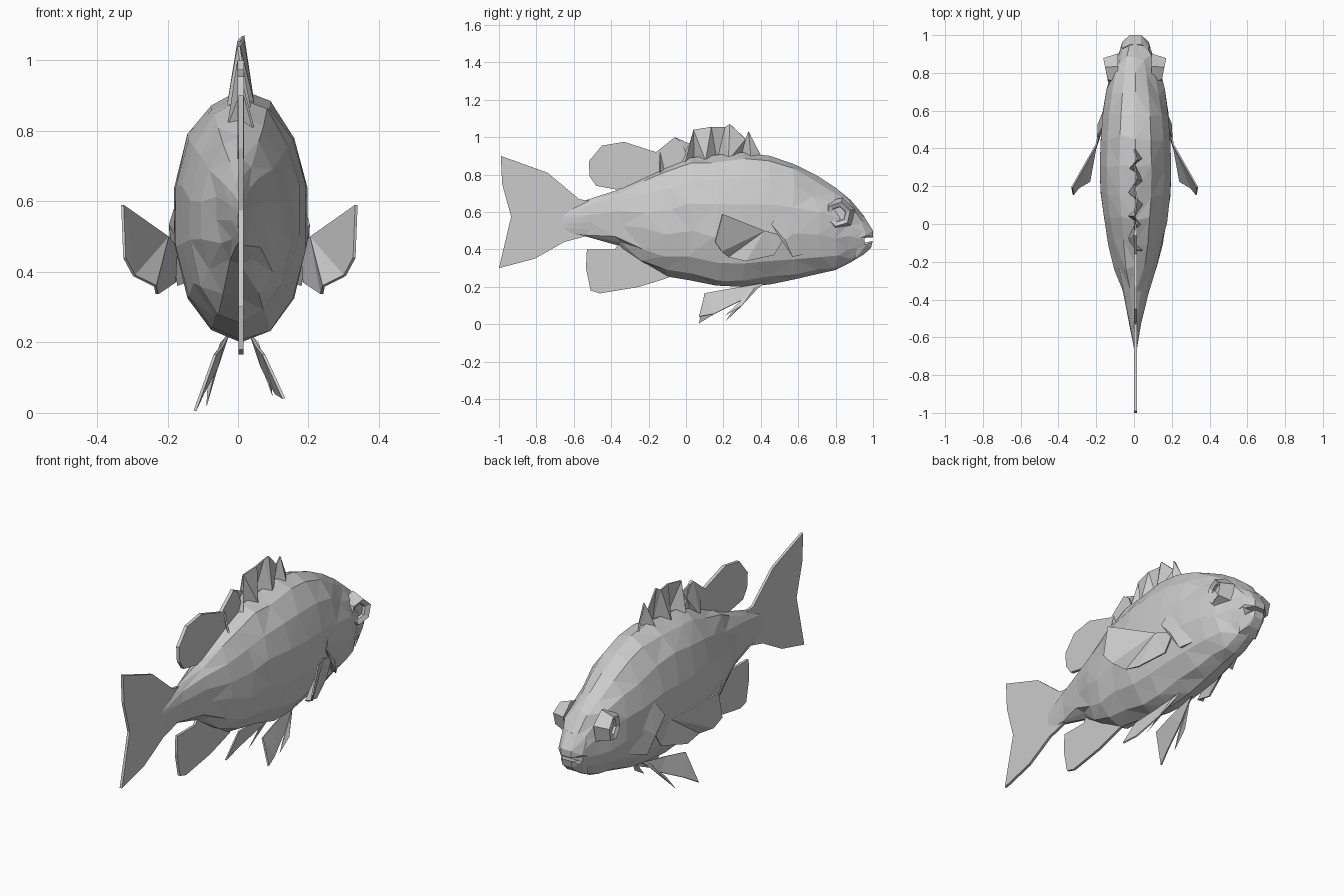
import bpy, bmesh, math, random
from mathutils import Vector

if "Cube" in bpy.data.objects:
    bpy.data.objects.remove(bpy.data.objects["Cube"])

random.seed(4)
CX = 0.008  # body midline


def make(name, verts, faces, thick=0.0):
    me = bpy.data.meshes.new(name)
    me.from_pydata([tuple(v) for v in verts], [], faces)
    bm = bmesh.new()
    bm.from_mesh(me)
    bmesh.ops.recalc_face_normals(bm, faces=bm.faces)
    bmesh.ops.triangulate(bm, faces=bm.faces)
    bm.to_mesh(me)
    bm.free()
    ob = bpy.data.objects.new(name, me)
    bpy.context.collection.objects.link(ob)
    if thick:
        m = ob.modifiers.new("thickness", 'SOLIDIFY')
        m.thickness = thick
        m.offset = 0
    return ob


def hull(name, pts):
    me = bpy.data.meshes.new(name)
    bm = bmesh.new()
    for p in pts:
        bm.verts.new(p)
    bmesh.ops.convex_hull(bm, input=bm.verts)
    bmesh.ops.recalc_face_normals(bm, faces=bm.faces)
    bm.to_mesh(me)
    bm.free()
    ob = bpy.data.objects.new(name, me)
    bpy.context.collection.objects.link(ob)


def flat_fin(name, outline, thick=0.012):
    make(name, [(CX, y, z) for y, z in outline], [list(range(len(outline)))], thick)


# Body: lofted oval sections (y, top, bottom, half width)
sections = [(-0.66, .60, .49, .008), (-0.53, .665, .468, .03), (-0.36, .72, .42, .07),
            (-0.22, .785, .325, .115), (-0.10, .84, .255, .146), (0.02, .89, .235, .17),
            (0.16, .905, .207, .188), (0.30, .918, .20, .192), (0.45, .90, .213, .187),
            (0.58, .855, .24, .176), (0.70, .795, .268, .157), (0.80, .73, .29, .13),
            (0.88, .665, .33, .103), (0.955, .575, .378, .07)]
N = 14
verts, faces = [], []
for i, (y, top, bot, w) in enumerate(sections):
    for k in range(N):
        a = 2 * math.pi * k / N
        j = 0 if k in (0, N // 2) or i in (0, len(sections) - 1) else 1
        verts.append((CX + w * math.sin(a) * 1.01,
                      y + j * random.uniform(-.022, .022),
                      (top + bot) / 2 + (top - bot) / 2 * math.cos(a) + j * random.uniform(-.012, .012)))
for i in range(len(sections) - 1):
    for k in range(N):
        a, b = i * N + k, i * N + (k + 1) % N
        faces.append([a, b, b + N, a + N])
faces += [list(range(N)), list(range(len(verts) - N, len(verts)))]
make("body", verts, faces)

# Lips, leaving an open mouth between them
hull("upper_lip", [(CX + s * x, y, z) for s in (-1, 1) for x, y, z in
     [(.07, .93, .56), (.08, .93, .46), (.07, .965, .475), (.03, 1.0, .465), (.03, 1.0, .50), (.03, .95, .58)]])
hull("lower_lip", [(CX + s * x, y, z) for s in (-1, 1) for x, y, z in
     [(.07, .92, .43), (.055, .90, .345), (.055, .965, .425), (.028, .998, .445), (.028, .99, .41), (.03, .95, .372)]])

# Unpaired flat fins
flat_fin("tail_fin", [(-.45, .65), (-.57, .668), (-.74, .81), (-.99, .90), (-.983, .75), (-.935, .575),
                      (-1.0, .30), (-.81, .35), (-.65, .44), (-.5, .48)], .014)
flat_fin("soft_dorsal_fin", [(.02, .86), (-.02, .97), (-.06, 1.0), (-.16, .92), (-.33, .975), (-.45, .955),
                             (-.52, .87), (-.515, .79), (-.48, .74), (-.37, .72), (-.2, .76)], .018)
flat_fin("anal_fin", [(-.36, .43), (-.38, .40), (-.53, .40), (-.535, .30), (-.51, .18), (-.46, .165),
                      (-.25, .20), (-.09, .25), (-.1, .32)], .014)

# Spiny front dorsal: pleated sheet of tips and valleys
ridge = [(.40, .90), (.335, 1.03), (.32, .99), (.235, 1.07), (.21, 1.055),
         (.135, 1.055), (.04, 1.04), (.02, .965), (-.06, 1.0), (-.14, .92)]
verts = []
for i, (y, z) in enumerate(ridge):
    s = 1 if i % 2 else -1
    by = .41 - .55 * i / (len(ridge) - 1)
    verts += [(CX + s * .006, y, z), (CX + s * .035, by, .875 if by > .02 else .81)]
make("spiny_dorsal_fin", verts,
     [[2 * i, 2 * i + 1, 2 * i + 3, 2 * i + 2] for i in range(len(ridge) - 1)], .008)

# Paired parts, mirrored across the midline
for s, side in ((1, "right"), (-1, "left")):
    P = lambda pts: [(CX * (s > 0) + s * x, y, z) for x, y, z in pts]
    make(side + "_pectoral_fin",
         P([(.175, .53, .47), (.20, .42, .50), (.328, .195, .59), (.322, .155, .44), (.295, .19, .39),
            (.235, .225, .36), (.23, .32, .337), (.18, .47, .37)]),
         [[0, 1, 7], [1, 6, 7], [1, 5, 6], [1, 4, 5], [1, 2, 3, 4]], .008)
    low = 0.0 if s < 0 else .035
    make(side + "_pelvic_fin",
         P([(.03, .42, .22), (.045, .24, .19), (.065, .10, .165), (.122, .07, low + .006),
            (.10, .15, .055), (.06, .30, .13)]),
         [[0, 1, 5], [1, 2, 4, 5], [2, 3, 4]], .008)
    # stiff leading ray of the pelvic fin
    hull(side + "_pelvic_ray", P([(.03, .41, .22), (.05, .37, .20), (.09, .21, .015 + low * .9),
                                  (.07, .27, .10), (.085, .30, .10)]))
    # gill cover with a pointed rear edge
    hull(side + "_gill_cover", P([(.155, .545, .665), (.196, .455, .535), (.192, .53, .45), (.172, .57, .36),
                                  (.13, .66, .38), (.14, .66, .56), (.13, .52, .5), (.12, .56, .38)]))
    # eye: tilted six-sided bulge with a sunken centre
    rings = [(.085, .092, .0), (.150, .066, .20), (.138, .042, .20), (.125, .040, .20)]
    verts = []
    for x, r, tilt in rings:
        for k in range(6):
            a = math.pi / 3 * k + .3
            verts.append((x + tilt * r * math.cos(a), .815 + r * math.cos(a), .588 + r * math.sin(a)))
    faces = [[6 * i + k, 6 * i + (k + 1) % 6, 6 * i + 6 + (k + 1) % 6, 6 * i + 6 + k]
             for i in range(3) for k in range(6)]
    make(side + "_eye", P(verts), faces + [list(range(18, 24)), list(range(6))])
